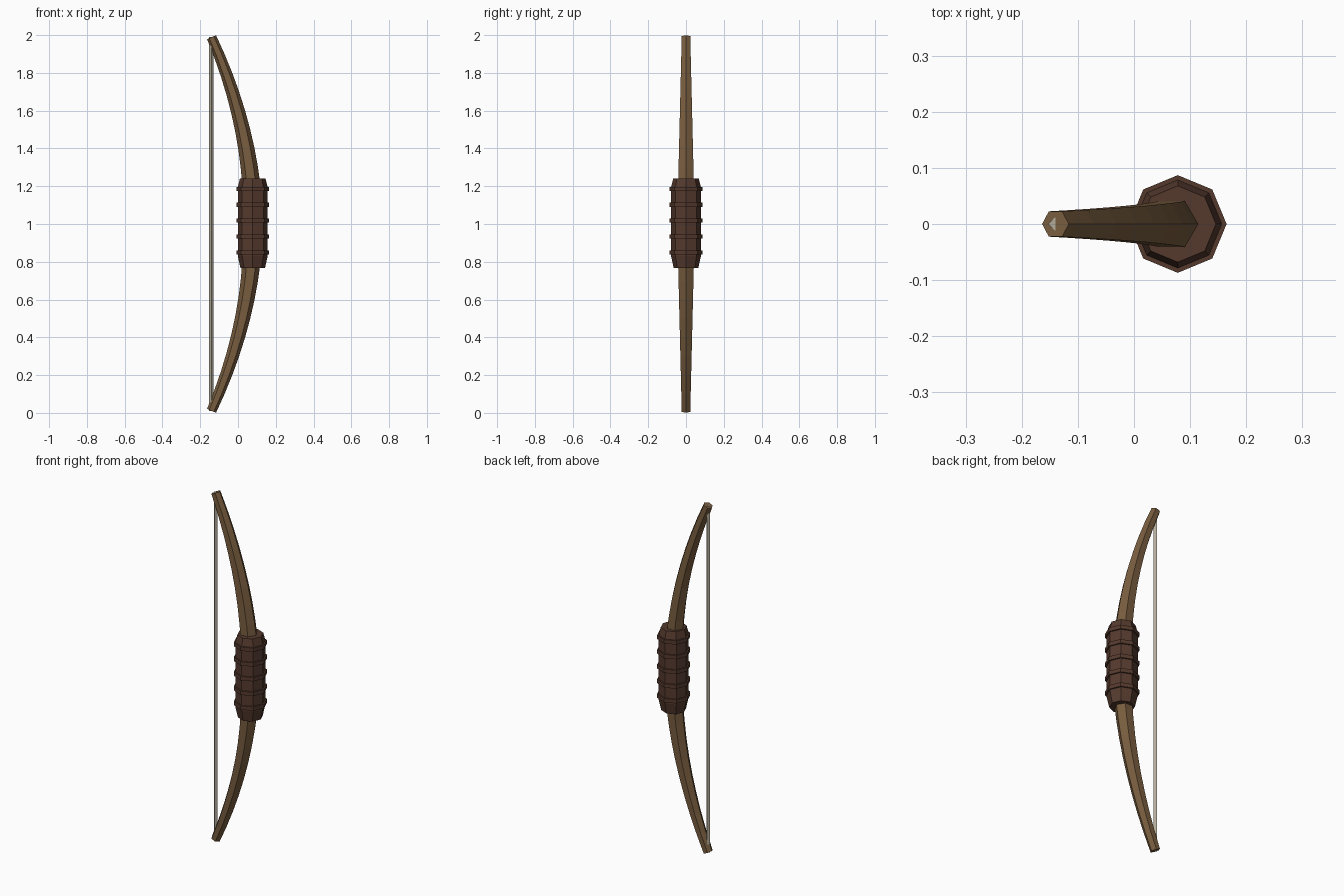
import bpy, math
from mathutils import Vector

if "Cube" in bpy.data.objects:
    bpy.data.objects.remove(bpy.data.objects["Cube"])


def material(name, rgb):
    m = bpy.data.materials.new(name)
    m.diffuse_color = (*rgb, 1)
    m.use_nodes = True
    m.node_tree.nodes["Principled BSDF"].inputs["Base Color"].default_value = m.diffuse_color
    return m


wood = material("wood", (0.19, 0.11, 0.05))
leather = material("leather", (0.09, 0.042, 0.027))
cord = material("cord", (0.45, 0.41, 0.32))


def tube(name, stations, sides, mat):
    """Skin rings of (centre, tilt about y, radius), capped at both ends."""
    verts, faces = [], []
    for c, tilt, r in stations:
        for k in range(sides):
            a = 2 * math.pi * k / sides
            u = r * math.cos(a)
            verts.append(Vector(c) + Vector((u * math.cos(tilt), r * math.sin(a), -u * math.sin(tilt))))
    n = len(stations)
    for i in range(n - 1):
        for k in range(sides):
            a, b = i * sides + k, i * sides + (k + 1) % sides
            faces.append((a, b, b + sides, a + sides))
    faces.append(tuple(reversed(range(sides))))
    faces.append(tuple(range((n - 1) * sides, n * sides)))
    mesh = bpy.data.meshes.new(name)
    mesh.from_pydata(verts, [], faces)
    mesh.materials.append(mat)
    ob = bpy.data.objects.new(name, mesh)
    bpy.context.collection.objects.link(ob)
    return ob


def upright(name, x, profile, sides, mat):
    return tube(name, [((x, 0, z), 0, r) for r, z in profile], sides, mat)


# Curved, tapering six-sided bow stave
half, bend, steps = 0.989, 0.22, 20
stave = []
for i in range(steps + 1):
    t = 2 * i / steps - 1
    tilt = math.atan(-2 * bend * t / half)
    stave.append(((0.08 - bend * t * t, 0, 1 + half * t), tilt, 0.054 - 0.028 * abs(t)))
tube("bow_stave", stave, 6, wood)

# Eight-sided grip with chamfered ends
upright("grip", 0.078, [(0.065, 0.767), (0.079, 0.83), (0.079, 1.195), (0.068, 1.24)], 8, leather)

# Raised bands around the grip
for i in range(5):
    z = 0.85 + i * 0.084
    upright(f"grip_band_{i + 1}", 0.078, [(0.087, z - 0.011), (0.087, z + 0.011)], 8, leather)

# Four-sided bowstring between the tips
upright("bowstring", -0.141, [(0.012, 0.011), (0.012, 1.989)], 4, cord)
